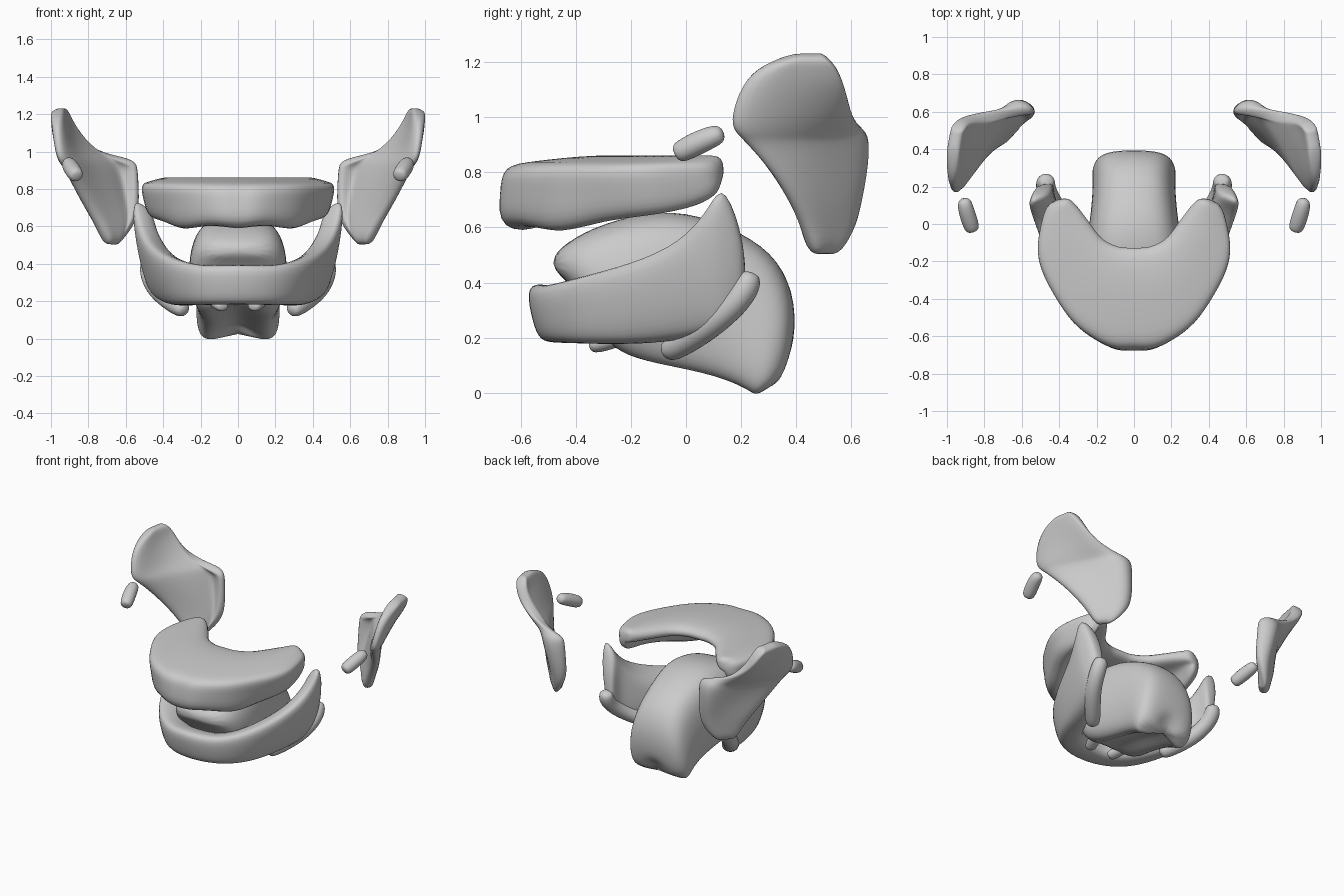
import bpy, bmesh, math
from mathutils import Vector

cube = bpy.data.objects.get("Cube")
if cube:
    bpy.data.objects.remove(cube, do_unlink=True)

grey = bpy.data.materials.new("light grey")
grey.use_nodes = True
colour = (0.6, 0.6, 0.6, 1)
grey.diffuse_color = colour
grey.node_tree.nodes["Principled BSDF"].inputs["Base Color"].default_value = colour


def finish(name, bm, thick=0, mirror=False):
    bmesh.ops.recalc_face_normals(bm, faces=bm.faces)
    for f in bm.faces:
        f.smooth = True
    mesh = bpy.data.meshes.new(name)
    bm.to_mesh(mesh)
    bm.free()
    mesh.materials.append(grey)
    ob = bpy.data.objects.new(name, mesh)
    bpy.context.collection.objects.link(ob)
    if mirror:
        ob.modifiers.new("Mirror", "MIRROR").use_mirror_merge = False
    if thick:
        solid = ob.modifiers.new("Thickness", "SOLIDIFY")
        solid.thickness, solid.offset = thick, 0
    sub = ob.modifiers.new("Smooth", "SUBSURF")
    sub.levels = sub.render_levels = 2
    return ob


def loft(name, rings, closed=True, **kw):
    """Skin a list of point rings; closed rings get end caps."""
    bm = bmesh.new()
    rows = [[bm.verts.new(p) for p in ring] for ring in rings]
    n = len(rows[0])
    for a, b in zip(rows, rows[1:]):
        for i in range(n if closed else n - 1):
            j = (i + 1) % n
            bm.faces.new((a[i], a[j], b[j], b[i]))
    if closed:
        bm.faces.new(rows[0])
        bm.faces.new(rows[-1])
    return finish(name, bm, **kw)


def both_sides(half):
    """Rings from the centre outwards become rings from one end to the other."""
    flipped = [[Vector((-p.x, p.y, p.z)) for p in ring] for ring in half[1:]]
    return flipped[::-1] + half


def arch_ring(outer, inner, shape):
    """shape: (blend from outer to inner, height) pairs."""
    o, i = Vector(outer), Vector(inner)
    return [Vector((*o.lerp(i, t), z)) for t, z in shape]


# Upper plate: crescent with a hanging outer wall and a hollow palate
upper = [  # outer xy, inner xy, bottom height, inward slope of the wall
    ((0, -.655), (0, -.12), .58, -.03),
    ((.09, -.67), (.05, -.12), .595, -.02),
    ((.20, -.63), (.09, -.115), .60, .01),
    ((.33, -.545), (.17, -.08), .57, .03),
    ((.43, -.40), (.22, -.01), .62, .05),
    ((.54, -.20), (.27, .06), .64, .06),
    ((.51, -.02), (.32, .12), .67, .05),
    ((.47, .12), (.36, .145), .73, .02)]
half = []
for o, i, low, slope in upper:
    span = (Vector(o) - Vector(i)).length
    lip, s = min(.55, .16 / span), slope / span
    half.append(arch_ring(o, i, [
        (-.01, .825), (s * .5, .73), (s, low), (lip, low),
        (lip * 1.25, .74), (.75, .77), (1, .775), (1, .86), (.6, .865), (.2, .84)]))
loft("upper_gum_plate", both_sides(half))

# Lower arch: flared outer wall rising to a pointed branch on each side
lower = [  # outer xy, inner xy, bottom, top, tuck of the bottom edge
    ((0, -.59), (0, -.38), .18, .40, .2),
    ((.19, -.555), (.13, -.36), .18, .385, .2),
    ((.35, -.43), (.22, -.25), .175, .42, .2),
    ((.46, -.23), (.29, -.07), .175, .47, .35),
    ((.53, -.03), (.36, .05), .20, .55, .45),
    ((.57, .08), (.42, .12), .23, .68, .55),
    ((.575, .125), (.43, .17), .24, .78, .6),
    ((.52, .22), (.43, .22), .30, .53, .6)]
half = []
for o, i, low, top, tuck in lower:
    h = top - low
    half.append(arch_ring(o, i, [
        (tuck + .2, low), (tuck, low + h * .08), (tuck * .4, low + h * .45), (-.02, top),
        (.35, top), (.9, top - h * .15), (1, low + h * .5), (1.05, low)]))
loft("lower_gum_arch", both_sides(half))

# Tongue: rounded sections sweeping from tip to root, grooved beneath
sections = [  # upper yz, lower yz, half width
    ((-.49, .50), (-.48, .44), .13),
    ((-.38, .585), (-.40, .38), .24),
    ((-.20, .65), (-.30, .17), .27),
    ((0, .67), (-.23, .08), .265),
    ((.21, .585), (-.09, .05), .235),
    ((.34, .49), (.08, .02), .225),
    ((.405, .33), (.18, -.01), .23),
    ((.39, .14), (.22, -.02), .22),
    ((.345, .02), (.25, -.02), .18)]
rings = []
for k, (a, b, w) in enumerate(sections):
    a, b = Vector(a), Vector(b)
    ring = []
    for s in range(16):
        ang = math.tau * s / 16
        c, v = (math.copysign(abs(q) ** .65, q) for q in (math.cos(ang), math.sin(ang)))
        y, z = (a + b) / 2 + (a - b) / 2 * v
        if k > 2 and (v < 0 or k > 7):
            z += .13 * max(0, 1 - abs(c) * 1.5)
        ring.append(Vector((c * w * (1 - .12 * max(v, 0)), y, z)))
    rings.append(ring)
loft("tongue", rings)

# Ear shells: tilted sheets whose back edge folds round into an upright flange
ear_rows = [  # height, then xy from the front edge to the folded back edge
    (1.23, (.97, .40), (.965, .43), (.96, .46), (.957, .48), (.955, .50)),
    (1.19, (.975, .27), (.96, .39), (.945, .48), (.935, .515), (.925, .545)),
    (1.12, (.975, .195), (.945, .36), (.92, .49), (.905, .54), (.89, .57)),
    (1.00, (.965, .155), (.90, .36), (.83, .51), (.80, .56), (.77, .585)),
    (.95, (.95, .165), (.86, .38), (.75, .54), (.66, .62), (.55, .60)),
    (.92, (.925, .20), (.82, .41), (.71, .56), (.635, .665), (.535, .595)),
    (.80, (.87, .31), (.77, .44), (.67, .56), (.615, .65), (.53, .59)),
    (.68, (.80, .385), (.72, .48), (.64, .56), (.59, .615), (.53, .58)),
    (.60, (.75, .42), (.69, .49), (.63, .55), (.60, .585), (.56, .575)),
    (.50, (.70, .455), (.68, .48), (.66, .50), (.65, .515), (.64, .53))]
loft("ear_shells", [[Vector((*p, z)) for p in row] for z, *row in ear_rows],
     closed=False, thick=.075, mirror=True)


def lozenge(name, path, wide, deep):
    """A rounded bar along a path, mirrored to both sides."""
    pts = [Vector(p) for p in path]
    rings = []
    for k, p in enumerate(pts):
        d = (pts[min(k + 1, len(pts) - 1)] - pts[max(k - 1, 0)]).normalized()
        side = d.cross(Vector((1, 0, 0))).normalized()
        up = side.cross(d)
        size = .75 if k in (0, len(pts) - 1) else 1
        rings.append([p + (side * math.cos(a) * wide + up * math.sin(a) * deep) * size
                      for a in (math.tau * s / 8 for s in range(8))])
    loft(name, rings, mirror=True)


# Loose beads in front of the ears
lozenge("ear_beads", [(.86, -.04, .865), (.87, -.01, .88), (.90, .08, .925),
                      (.91, .14, .945)], .047, .048)

# Side glands hugging the outside of the lower arch
lozenge("side_glands", [(.28, -.08, .145), (.32, -.03, .17), (.425, .09, .245),
                        (.47, .18, .325), (.475, .225, .39), (.465, .235, .44)], .055, .058)

# Small glands under the front of the tongue
lozenge("front_glands", [(.08, -.35, .17), (.09, -.32, .175), (.12, -.24, .20),
                         (.13, -.18, .22)], .035, .045)
